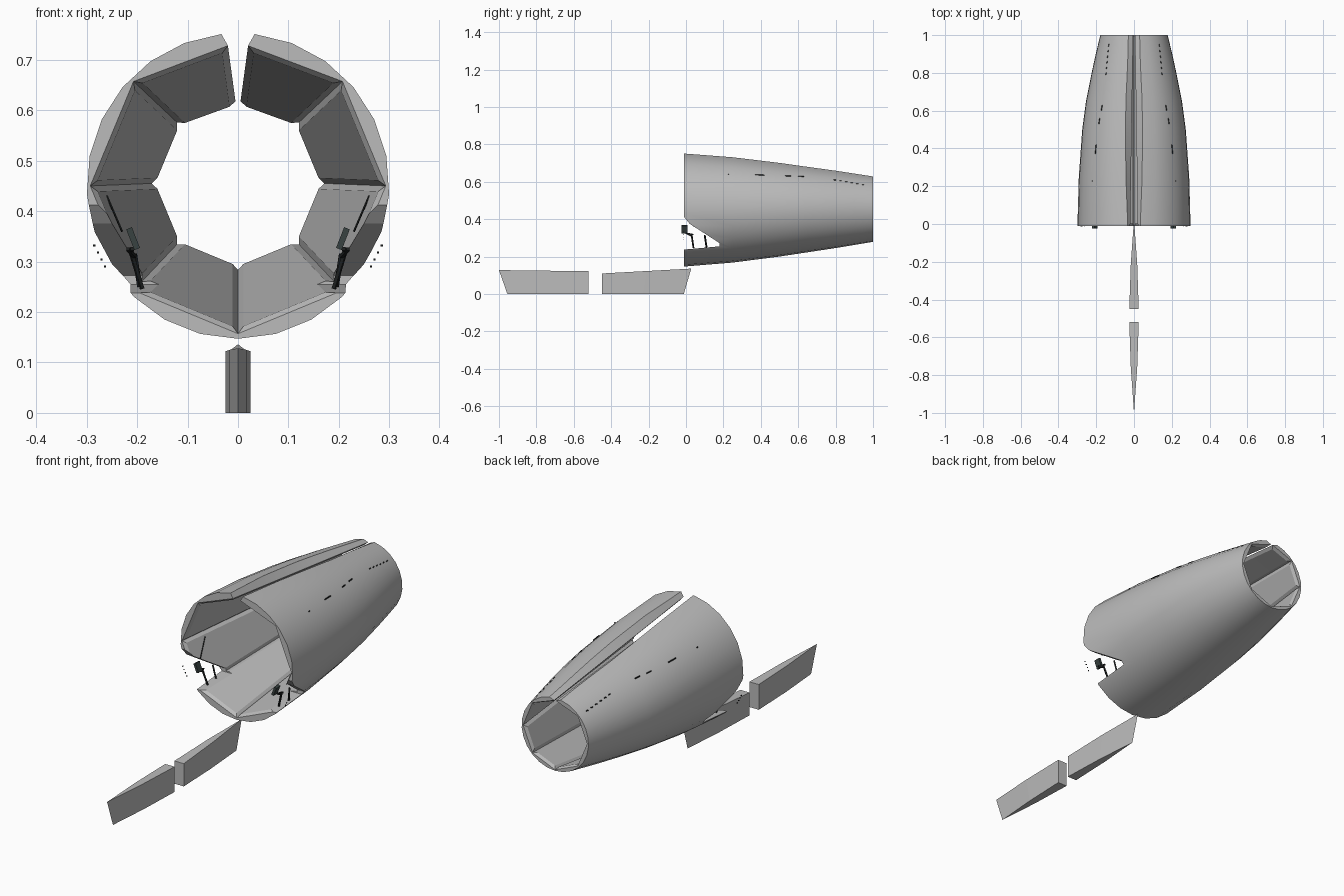
import bpy
import bmesh
import math
from mathutils import Vector

if "Cube" in bpy.data.objects:
    bpy.data.objects.remove(bpy.data.objects["Cube"])


def material(name, rgb):
    m = bpy.data.materials.new(name)
    m.use_nodes = True
    m.diffuse_color = (*rgb, 1)
    m.node_tree.nodes["Principled BSDF"].inputs["Base Color"].default_value = (*rgb, 1)
    return m


grey = material("hull grey", (0.5, 0.5, 0.5))
slate = material("dark slate", (0.04, 0.055, 0.053))
black = material("near black", (0.012, 0.014, 0.014))


def make_object(name, bm, mat):
    bmesh.ops.recalc_face_normals(bm, faces=bm.faces)
    mesh = bpy.data.meshes.new(name)
    bm.to_mesh(mesh)
    bm.free()
    mesh.materials.append(mat)
    ob = bpy.data.objects.new(name, mesh)
    bpy.context.collection.objects.link(ob)
    return ob


def prism(name, outline, depth, mat):
    """Closed solid from an outline of points pushed along a vector."""
    bm = bmesh.new()
    base = bm.faces.new([bm.verts.new(p) for p in outline])
    moved = bmesh.ops.extrude_face_region(bm, geom=[base])["geom"]
    verts = [v for v in moved if isinstance(v, bmesh.types.BMVert)]
    bmesh.ops.translate(bm, verts=verts, vec=depth)
    return make_object(name, bm, mat)


def bar(name, a, b, width, mat, thick=None):
    """Rectangular bar between two points."""
    a, b = Vector(a), Vector(b)
    bm = bmesh.new()
    bmesh.ops.create_cube(bm, size=1)
    bmesh.ops.scale(bm, verts=bm.verts, vec=(width, thick or width, (b - a).length))
    ob = make_object(name, bm, mat)
    ob.rotation_euler = (b - a).to_track_quat("Z", "Y").to_euler()
    ob.location = (a + b) / 2
    return ob


# Hull stations: y, half width, half height, slot half width
STATIONS = [(-0.01, 0.3, 0.303, 0.033), (0.25, 0.293, 0.283, 0.043),
            (0.5, 0.275, 0.252, 0.045), (0.65, 0.255, 0.23, 0.043),
            (0.8, 0.225, 0.208, 0.036), (0.9, 0.203, 0.192, 0.032),
            (1.0, 0.179, 0.176, 0.03)]
SEGMENTS = 24


def section(y, a, b, slot):
    """Round outer skin joined to an eight-sided lining."""
    t = (y + 0.01) / 1.01
    mid = 0.45 + 0.005 * t
    end = math.pi - math.asin(slot / a)
    pts = []
    for i in range(SEGMENTS + 1):
        ang = -end + 2 * end * i / SEGMENTS
        pts.append((a * math.sin(ang), y, mid - b * math.cos(ang)))
    r = 0.293 + (0.171 - 0.293) * t
    lip = (0.02 - 0.015 * t, y, 0.728 - 0.11 * t)
    pts.append(lip)
    for k in range(3, -4, -1):
        ang = k * math.pi / 4
        pts.append((r * math.sin(ang), y, mid - r * math.cos(ang)))
    pts.append((-lip[0], y, lip[2]))
    return pts


# Tapered hull with raised inner panels
bm = bmesh.new()
rings = [[bm.verts.new(p) for p in section(*s)] for s in STATIONS]
count = len(rings[0])
columns = {}
for r0, r1 in zip(rings, rings[1:]):
    for i in range(count):
        j = (i + 1) % count
        columns.setdefault(i, []).append(bm.faces.new((r0[i], r0[j], r1[j], r1[i])))
bm.faces.new(rings[0])
bm.faces.new(rings[-1][::-1])
bmesh.ops.recalc_face_normals(bm, faces=bm.faces)
for i in range(SEGMENTS + 1, count - 1):
    bmesh.ops.inset_region(bm, faces=columns[i], thickness=0.015, depth=0.008,
                           use_even_offset=True)
hull = make_object("hull", bm, grey)

# Side notches at the mouth
notch = [(-1, y, z) for y, z in
         ((-0.1, 0.412), (-0.01, 0.412), (0.02, 0.375), (0.18, 0.272),
          (0.18, 0.255), (-0.01, 0.238), (-0.1, 0.238))]
cutter = prism("notch_cutter", notch, (2, 0, 0), grey)
cutter.hide_render = True
cutter.hide_viewport = True
mod = hull.modifiers.new("notches", "BOOLEAN")
mod.operation = "DIFFERENCE"
mod.solver = "EXACT"
mod.object = cutter
bpy.context.view_layer.objects.active = hull
hull.select_set(True)
bpy.ops.object.modifier_apply(modifier=mod.name)
bpy.data.objects.remove(cutter)
bpy.ops.object.shade_smooth_by_angle(angle=math.radians(18))


# Two tapered keel blades under the nose
def blade(name, blunt, blunt_top, tip_low, tip_high, tip_top):
    bm = bmesh.new()
    loops = []
    for tip, z_blunt, z_tip in ((tip_low, 0, 0), (tip_high, blunt_top, tip_top)):
        half = []
        for f, w in ((0, 0.025), (0.5, 0.017), (1, 0)):
            half.append((w, blunt + (tip - blunt) * f, z_blunt + (z_tip - z_blunt) * f))
        outline = half + [(-x, y, z) for x, y, z in half[1::-1]]
        loops.append([bm.verts.new(p) for p in outline])
    low, high = loops
    bm.faces.new(low)
    bm.faces.new(high)
    for i in range(5):
        j = (i + 1) % 5
        bm.faces.new((low[i], low[j], high[j], high[i]))
    return make_object(name, bm, grey)


blade("front_keel_blade", -0.52, 0.122, -0.955, -1.0, 0.128)
blade("rear_keel_blade", -0.45, 0.11, -0.012, 0.028, 0.136)


def surface_point(side, y, z):
    """Point on the outer skin at a given length and height."""
    for s0, s1 in zip(STATIONS, STATIONS[1:]):
        if s0[0] <= y <= s1[0]:
            f = (y - s0[0]) / (s1[0] - s0[0])
            a, b = (s0[k] + (s1[k] - s0[k]) * f for k in (1, 2))
            x = a * math.sqrt(max(0, 1 - ((z - 0.452) / b) ** 2))
            return Vector((side * x, y, z))


# Mouth equipment and skin markers, mirrored on both sides
for side, label in ((1, "left"), (-1, "right")):
    bar(label + "_display", (side * 0.2, -0.008, 0.325), (side * 0.216, -0.008, 0.366),
        0.032, slate, 0.012)
    struts = [((0.218, 0.0, 0.325), (0.205, 0.03, 0.31)),
              ((0.212, 0.03, 0.318), (0.19, 0.04, 0.246)),
              ((0.205, 0.1, 0.315), (0.195, 0.11, 0.25)),
              ((0.21, 0.0, 0.325), (0.212, 0.04, 0.318))]
    for n, (a, b) in enumerate(struts):
        bar(f"{label}_strut_{n + 1}", (side * a[0], *a[1:]), (side * b[0], *b[1:]), 0.007, black)
    bar(label + "_cable", (side * 0.26, 0.12, 0.43), (side * 0.23, 0.04, 0.36), 0.003, black)
    for n in range(4):
        x, z = 0.285 - 0.007 * n, 0.332 - 0.014 * n
        bar(f"{label}_button_{n + 1}", (side * x, -0.015, z - 0.002),
            (side * x, -0.015, z + 0.002), 0.004, black)
    marks = [(0.225, 0.64, 0.006), (0.37, 0.638, 0.05), (0.53, 0.632, 0.03),
             (0.6, 0.63, 0.03)]
    marks += [(0.79 + 0.03 * k, 0.61 - 0.005 * k, 0.012) for k in range(6)]
    for n, (y, z, length) in enumerate(marks):
        bar(f"{label}_skin_mark_{n + 1}", surface_point(side, y, z),
            surface_point(side, y + length, z - length * 0.05), 0.004, black)
